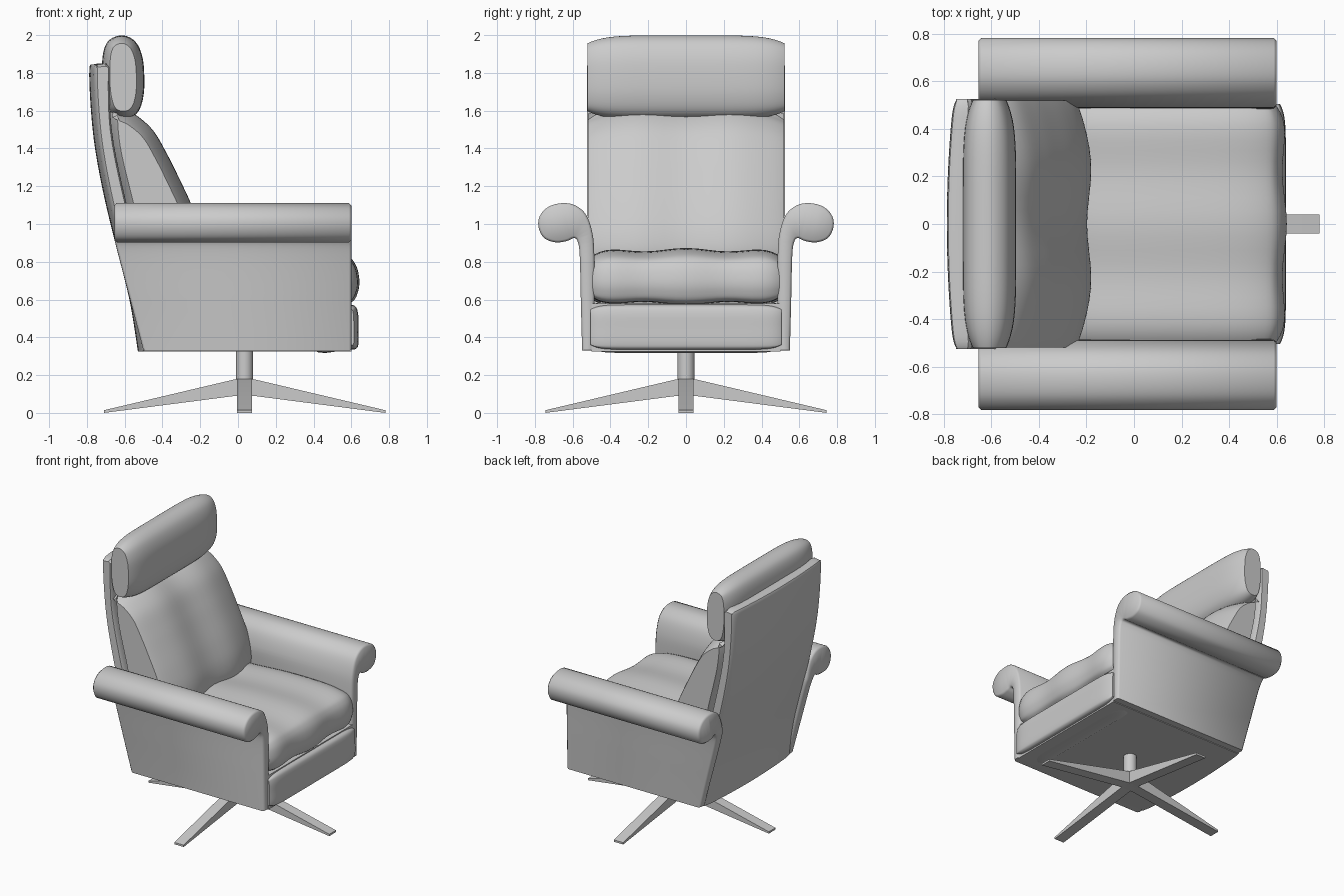
import bpy, bmesh, math
from mathutils import Vector

if "Cube" in bpy.data.objects:
    bpy.data.objects.remove(bpy.data.objects["Cube"])


def build(name, rings, angle=40):
    """Skin a list of equal-length closed rings and cap both ends."""
    bm = bmesh.new()
    vr = [[bm.verts.new(p) for p in r] for r in rings]
    n = len(vr[0])
    for a, b in zip(vr, vr[1:]):
        for i in range(n):
            j = (i + 1) % n
            bm.faces.new((a[i], a[j], b[j], b[i]))
    caps = [bm.faces.new(vr[0]), bm.faces.new(vr[-1])]
    bmesh.ops.recalc_face_normals(bm, faces=bm.faces)
    bmesh.ops.triangulate(bm, faces=caps)
    me = bpy.data.meshes.new(name)
    bm.to_mesh(me)
    bm.free()
    ob = bpy.data.objects.new(name, me)
    bpy.context.collection.objects.link(ob)
    bpy.ops.object.select_all(action='DESELECT')
    ob.select_set(True)
    bpy.context.view_layer.objects.active = ob
    bpy.ops.object.shade_smooth_by_angle(angle=math.radians(angle))
    return ob


def spline(pts, closed=False, n=5):
    """Catmull-Rom curve through 2D points."""
    p = [Vector(q) for q in pts]
    m = len(p)
    at = (lambda i: p[i % m]) if closed else (lambda i: p[min(max(i, 0), m - 1)])
    out = []
    for i in range(m if closed else m - 1):
        a, b, c, d = at(i - 1), at(i), at(i + 1), at(i + 2)
        for k in range(n):
            t = k / n
            out.append(0.5 * (2 * b + (c - a) * t + (2 * a - 5 * b + 4 * c - d) * t * t
                              + (3 * b - a - 3 * c + d) * t ** 3))
    return out if closed else out + [p[-1]]


def inset(prof, r):
    """Move a closed 2D profile inwards by r."""
    n = len(prof)
    area = sum(prof[i].cross(prof[(i + 1) % n]) for i in range(n))
    s = 1 if area > 0 else -1
    out = []
    for i in range(n):
        d = (prof[(i + 1) % n] - prof[i - 1]).normalized()
        out.append(prof[i] + Vector((-d.y, d.x)) * r * s)
    return out


def loft(name, prof, width, r, power, wave=0.0, bow=0.0, steps=28):
    """Sweep an x-z profile across y with softened ends and gentle waves."""
    rings = []
    for k in range(steps + 1):
        t = math.sin(math.pi / 2 * (2 * k / steps - 1))
        q = inset(prof, r * abs(t) ** power + wave * (1 - math.cos(7 * t)))
        rings.append([(p.x + bow * t * t, width * t, p.y) for p in q])
    return build(name, rings)


# Swivel base: four tapered legs and a column
CX = 0.035
leg = [(0, 0.18), (0.05, 0.178), (0.745, 0.014), (0.745, 0.0), (0.05, 0.09), (0, 0.09)]
for i in range(4):
    ob = build(f"base_leg_{i + 1}", [[(x, y, z) for x, z in leg] for y in (-0.039, 0.039)])
    ob.location.x = CX
    ob.rotation_euler.z = i * math.pi / 2
circle = [(CX + 0.045 * math.cos(a), 0.045 * math.sin(a))
          for a in (2 * math.pi * i / 32 for i in range(32))]
build("base_column", [[(x, y, z) for x, y in circle] for z in (0.1, 0.36)])

# Seat box beneath the cushions
box = [(-0.5, 0.325), (0.6, 0.325), (0.6, 0.58), (-0.5, 0.58)]
build("seat_box", [[(x, y, z) for x, z in box] for y in (-0.5, 0.5)])

# Side panels rolling outwards into scrolled arms, raked at the rear
roll = spline([(0.485, 0.60), (0.485, 0.82), (0.495, 0.95), (0.53, 1.05), (0.59, 1.10),
               (0.66, 1.11), (0.73, 1.09), (0.775, 1.04), (0.78, 0.98), (0.75, 0.925),
               (0.69, 0.903), (0.63, 0.91), (0.595, 0.925), (0.575, 0.91), (0.563, 0.84),
               (0.557, 0.60)])
panel = [Vector((0.49, 0.33))] + roll + [Vector((0.55, 0.33))]


def rear(z):
    return -0.655 + max(0, 0.92 - z) * 0.262


for side, label in ((1, "left"), (-1, "right")):
    small = inset(panel, 0.012)
    rings = [[(rear(p.y), side * p.x, p.y) for p in small],
             [(rear(p.y) + 0.012, side * p.x, p.y) for p in panel],
             [(0.588, side * p.x, p.y) for p in panel],
             [(0.6, side * p.x, p.y) for p in small]]
    build(f"arm_{label}", rings, 50)

# Curved back shell
outer = spline([(-0.53, 0.325), (-0.575, 0.6), (-0.65, 0.9), (-0.71, 1.15), (-0.757, 1.4),
                (-0.78, 1.62), (-0.787, 1.82), (-0.765, 1.845), (-0.72, 1.85)])
inner = spline([(-0.70, 1.83), (-0.69, 1.5), (-0.61, 1.1), (-0.48, 0.6), (-0.45, 0.325)])
loft("back_shell", outer + inner, 0.525, 0.015, 24, bow=0.028)

# Front apron
apron = spline([(0.4, 0.335), (0.58, 0.335), (0.625, 0.34), (0.638, 0.37), (0.638, 0.45),
                (0.635, 0.53), (0.615, 0.568), (0.55, 0.575), (0.4, 0.575)], True)
loft("front_apron", apron, 0.505, 0.025, 12)

# Seat cushion
seat = spline([(-0.45, 0.58), (0.0, 0.57), (0.5, 0.57), (0.6, 0.585), (0.635, 0.64),
               (0.642, 0.71), (0.62, 0.79), (0.56, 0.84), (0.4, 0.868), (0.1, 0.872),
               (-0.2, 0.855), (-0.45, 0.84)], True)
loft("seat_cushion", seat, 0.495, 0.04, 8, wave=0.009)

# Back cushion
back = spline([(-0.68, 1.6), (-0.61, 1.59), (-0.54, 1.555), (-0.46, 1.48), (-0.39, 1.36),
               (-0.33, 1.24), (-0.26, 1.09), (-0.21, 0.95), (-0.2, 0.83), (-0.25, 0.74),
               (-0.4, 0.72), (-0.52, 0.77), (-0.6, 1.1), (-0.67, 1.4)], True)
loft("back_cushion", back, 0.52, 0.05, 6, wave=-0.009)

# Head cushion
head = spline([(-0.72, 1.8), (-0.715, 1.9), (-0.69, 1.965), (-0.64, 1.995), (-0.585, 1.993),
               (-0.535, 1.955), (-0.505, 1.88), (-0.496, 1.78), (-0.5, 1.68), (-0.525, 1.6),
               (-0.575, 1.56), (-0.64, 1.56), (-0.69, 1.6), (-0.715, 1.69)], True)
loft("head_cushion", head, 0.522, 0.042, 6)
